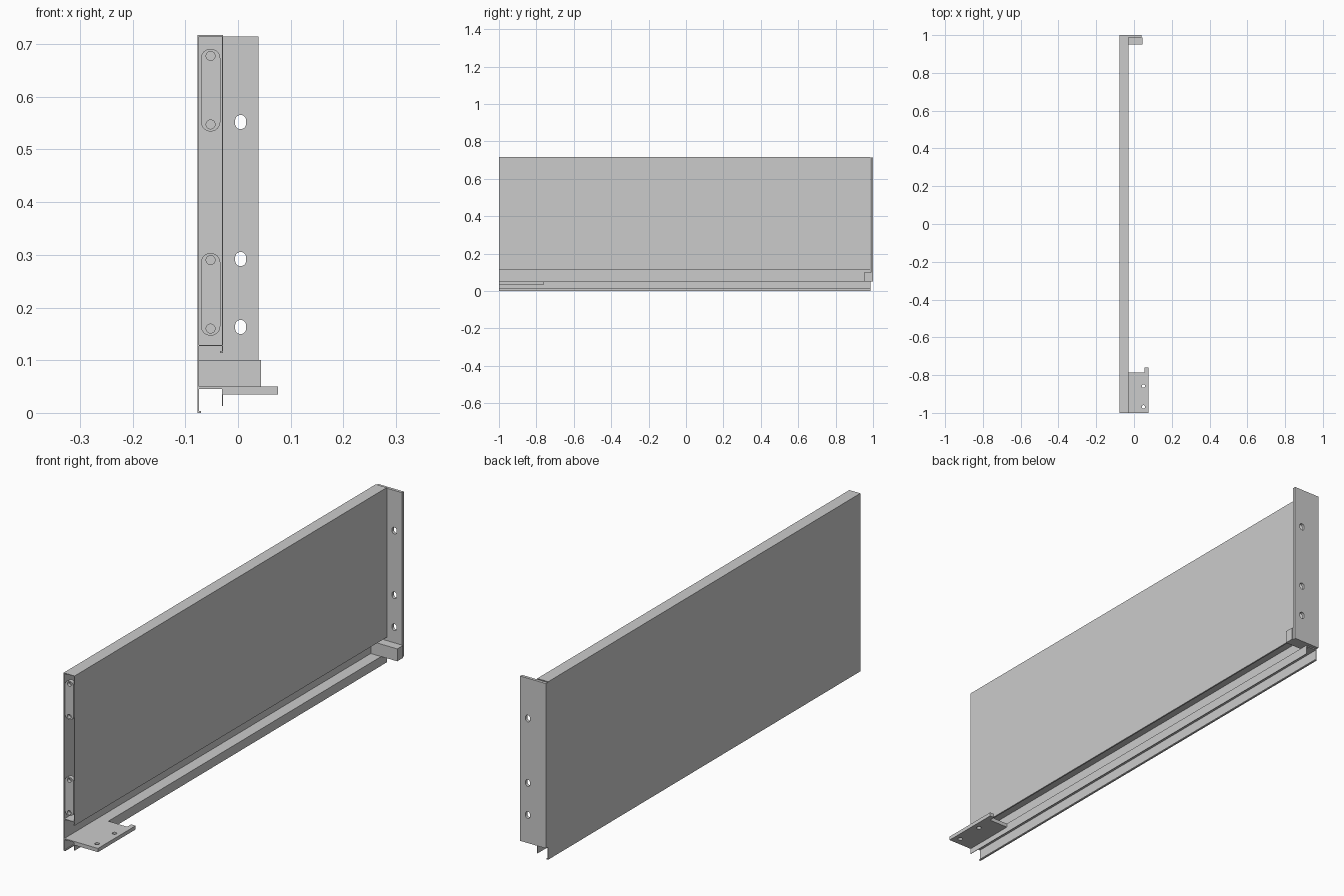
import bpy, bmesh
from math import pi, sin, cos
from mathutils import Matrix

if "Cube" in bpy.data.objects:
    bpy.data.objects.remove(bpy.data.objects["Cube"])


def slot(cx, cy, r, half=0.0, n=12):
    """Closed loop: circle, or vertical capsule when half > 0."""
    pts = [(cx + r * cos(pi * i / n), cy + half + r * sin(pi * i / n)) for i in range(n + 1)]
    low = [(cx - r * cos(pi * i / n), cy - half - r * sin(pi * i / n)) for i in range(n + 1)]
    return pts + (low if half else low[1:-1])


def rect(x0, x1, y0, y1):
    return [(x0, y0), (x1, y0), (x1, y1), (x0, y1)]


def extrude(name, loops, lo, hi, along):
    """Filled outline with holes, extruded from lo to hi along 'y' or 'z'."""
    cu = bpy.data.curves.new(name, 'CURVE')
    cu.dimensions = '2D'
    cu.fill_mode = 'BOTH'
    cu.extrude = (hi - lo) / 2
    for loop in loops:
        sp = cu.splines.new('POLY')
        sp.points.add(len(loop) - 1)
        for p, (x, y) in zip(sp.points, loop):
            p.co = (x, y, 0, 1)
        sp.use_cyclic_u = True
    tmp = bpy.data.objects.new(name + "_outline", cu)
    bpy.context.collection.objects.link(tmp)
    dg = bpy.context.evaluated_depsgraph_get()
    me = bpy.data.meshes.new_from_object(tmp.evaluated_get(dg))
    bpy.data.objects.remove(tmp)
    mid = (lo + hi) / 2
    if along == 'y':
        mat = Matrix.Translation((0, mid, 0)) @ Matrix.Rotation(pi / 2, 4, 'X')
    else:
        mat = Matrix.Translation((0, 0, mid))
    bm = bmesh.new()
    bm.from_mesh(me)
    bmesh.ops.transform(bm, matrix=mat, verts=bm.verts)
    bmesh.ops.remove_doubles(bm, verts=bm.verts, dist=1e-5)
    bmesh.ops.recalc_face_normals(bm, faces=bm.faces)
    bm.to_mesh(me)
    bm.free()
    me.name = name
    for p in me.polygons:
        p.use_smooth = False
    ob = bpy.data.objects.new(name, me)
    bpy.context.collection.objects.link(ob)
    return ob


# Folded sheet: outer wall, top and inner wall with small hems
sheet = [(-.077, 0), (-.077, .717), (-.028, .717), (-.028, .114), (-.034, .114),
         (-.034, .117), (-.0305, .117), (-.0305, .7145), (-.074, .7145),
         (-.074, .004), (-.07, .004), (-.07, 0)]
extrude("side_wall", [sheet], -1, .987, 'y')

# Web closing the hollow wall from below
extrude("wall_web", [rect(-.074, -.0305, .1265, .129)], -1, .987, 'y')

# Lower rail: ledge with a lip turned down
rail = [(-.074, .05), (-.028, .05), (-.028, .013), (-.030, .013),
        (-.030, .0455), (-.074, .0455)]
extrude("bottom_rail", [rail], -1, .987, 'y')

# Rear mounting flange with slotted holes
holes = [slot(.005, z, .0105, .003) for z in (.163, .292, .552)]
extrude("rear_flange", [rect(-.076, .039, .05, .714)] + holes, .988, 1, 'y')

# Rear support block
extrude("rear_block", [rect(-.074, .044, .05, .1)], .951, .988, 'y')

# Front mounting bracket with a small tab
bracket = [(-.028, -1), (.076, -1), (.076, -.76), (.056, -.76), (.056, -.785), (-.028, -.785)]
extrude("front_bracket", [bracket, slot(.05, -.968, .009), slot(.05, -.858, .009)], .035, .05, 'z')

# Front fixing pads inside the wall
for i, z in enumerate((.225, .6125)):
    pad = [slot(-.052, z, .0185, .06)] + [slot(-.052, z + d, .0085) for d in (-.065, .065)]
    extrude(f"fixing_pad_{i + 1}", pad, -1, -.985, 'y')
